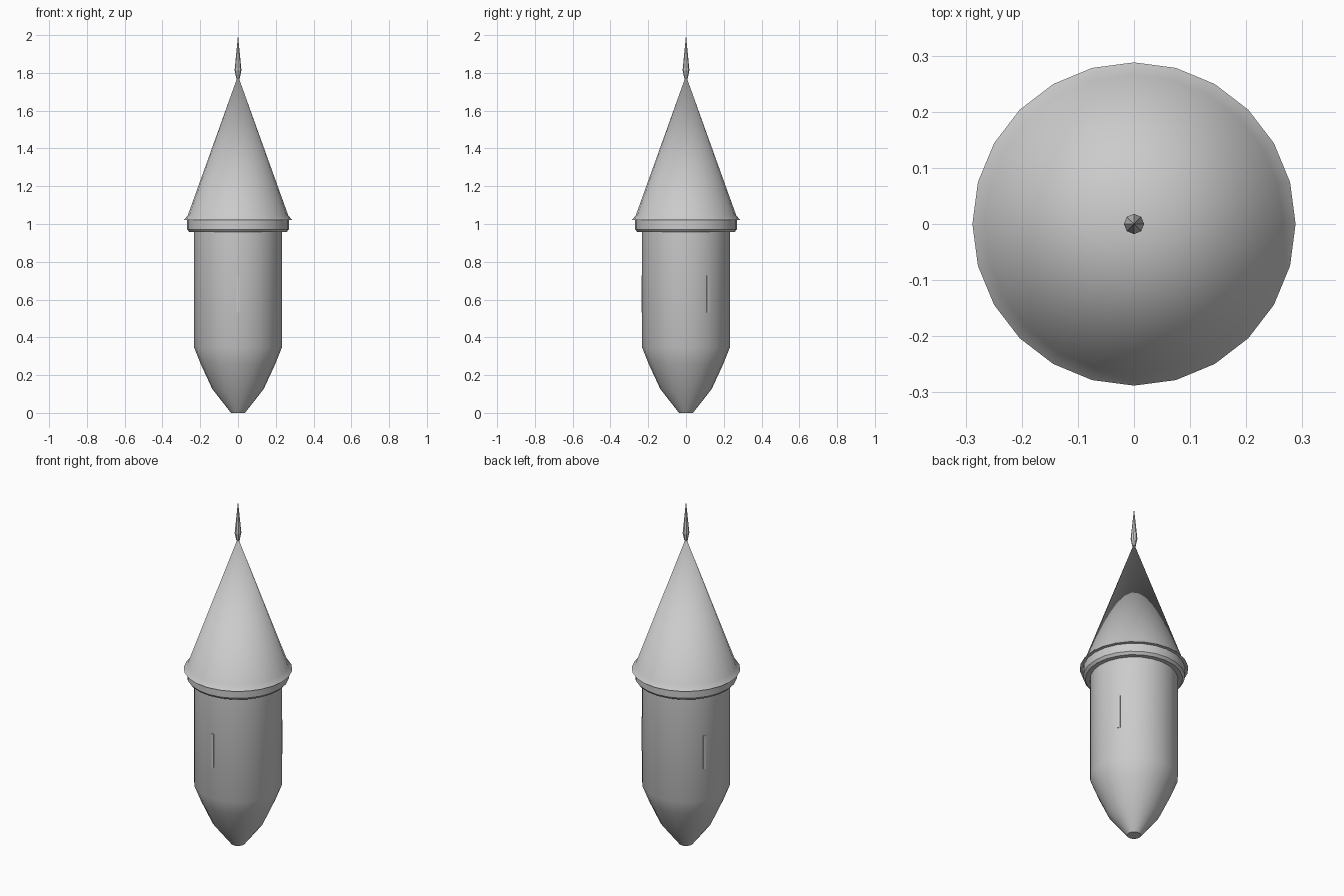
import bpy, bmesh
from math import sin, cos, pi, radians
from mathutils import Matrix

if "Cube" in bpy.data.objects:
    bpy.data.objects.remove(bpy.data.objects["Cube"])


def finish(name, bm, angle=None):
    bmesh.ops.recalc_face_normals(bm, faces=bm.faces)
    mesh = bpy.data.meshes.new(name)
    bm.to_mesh(mesh)
    bm.free()
    obj = bpy.data.objects.new(name, mesh)
    bpy.context.collection.objects.link(obj)
    if angle:
        bpy.ops.object.select_all(action='DESELECT')
        obj.select_set(True)
        bpy.context.view_layer.objects.active = obj
        bpy.ops.object.shade_smooth_by_angle(angle=radians(angle))
    return obj


def lathe(name, profile, sides, angle=None):
    """Revolve (radius, z) points round z; zero radius makes a tip."""
    bm = bmesh.new()
    rings = []
    for r, z in profile:
        count = sides if r > 0 else 1
        rings.append([bm.verts.new((r * cos(2 * pi * i / sides),
                                    r * sin(2 * pi * i / sides), z))
                      for i in range(count)])
    for a, b in zip(rings, rings[1:]):
        for i in range(sides):
            j = (i + 1) % sides
            if len(b) == 1:
                bm.faces.new((a[i], a[j], b[0]))
            else:
                bm.faces.new((a[i], a[j], b[j], b[i]))
    for ring in (rings[0], rings[-1]):
        if len(ring) > 1:
            bm.faces.new(ring)
    return finish(name, bm, angle)


# Turret body with tapered corbel foot
lathe("turret_body", [(0.037, 0), (0.137, 0.128), (0.198, 0.26),
                      (0.233, 0.348), (0.233, 0.99)], 24, 35)

# Collar with chamfered lower edge
lathe("collar", [(0.258, 0.958), (0.27, 0.972), (0.27, 1.022)], 24, 35)

# Conical roof with flared eaves
lathe("roof", [(0.288, 1.02), (0.266, 1.045), (0, 1.785)], 24, 35)

# Spike finial
lathe("finial", [(0.009, 1.77), (0.018, 1.815), (0, 2.0)], 8)

# Three arrow slits spaced evenly round the body
for n, azimuth in enumerate((-90, 30, 150)):
    bm = bmesh.new()
    bmesh.ops.create_cube(bm, size=1, matrix=Matrix.Rotation(radians(azimuth), 4, 'Z')
                          @ Matrix.Translation((0.228, 0, 0.63))
                          @ Matrix.Diagonal((0.016, 0.015, 0.195, 1)))
    finish(f"arrow_slit_{n + 1}", bm)
